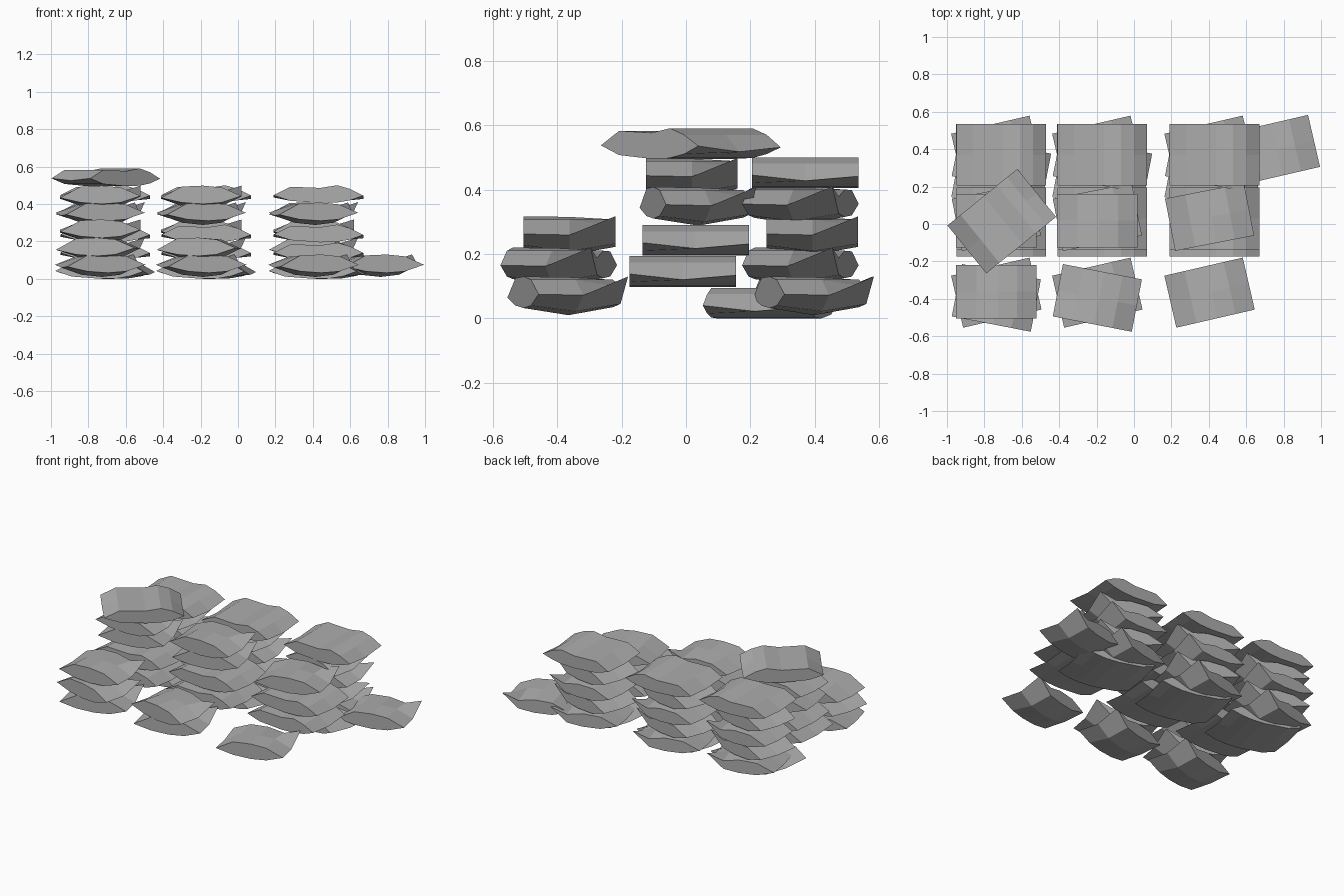
import bpy
from math import radians

if "Cube" in bpy.data.objects:
    bpy.data.objects.remove(bpy.data.objects["Cube"], do_unlink=True)

cloth = bpy.data.materials.new("grey_sackcloth")
cloth.use_nodes = True
colour = (0.42, 0.42, 0.42, 1)
cloth.diffuse_color = colour
cloth.node_tree.nodes["Principled BSDF"].inputs["Base Color"].default_value = colour


def bag_mesh(name, columns, depth, stations):
    """Loft a closed bag through front, middle and back cross-sections."""
    verts, faces = [], []
    for y, (top, bottom) in zip((-depth / 2, 0, depth / 2), stations):
        verts += [(x, y, z) for x, z in zip(columns, top)]
        verts += [(x, y, z) for x, z in zip(columns[-2:0:-1], bottom)]
    n = len(verts) // 3
    for s in range(2):
        for i in range(n):
            j = (i + 1) % n
            faces.append((s * n + i, s * n + j, s * n + n + j, s * n + n + i))
    # End caps, one quad strip between upper and lower outline
    last = len(columns) - 1
    for s, flip in ((0, True), (2, False)):
        for i in range(last):
            loop = [i, i + 1, (n - i - 1) % n, (n - i) % n]
            loop = [s * n + k for k in dict.fromkeys(loop)]
            faces.append(loop[::-1] if flip else loop)
    mesh = bpy.data.meshes.new(name)
    mesh.from_pydata(verts, [], [f[::-1] for f in faces])
    mesh.update()
    mesh.materials.append(cloth)
    return mesh


# Large bag: wavy upper side, sagging ends; lists run left to right, then back
wave = [0.087, 0.081, 0.095, 0.075]
belly = [0.015, 0.003, 0, 0.012]
large = bag_mesh("large_bag", [-0.24, -0.15, 0.01, 0.1, 0.17, 0.24], 0.33, [
    ([0.042] + wave + [0.04], belly),
    ([0.03] + wave + [0.022], belly),
    ([0.042] + wave + [0.036], belly)])

# Small bag: rounded belly and one curled back corner
small = bag_mesh("small_bag", [-0.215, -0.105, 0.01, 0.11, 0.215], 0.285, [
    ([0.055, 0.115, 0.12, 0.11, 0.065], [0.03, 0.022, 0.03]),
    ([0.05, 0.11, 0.118, 0.11, 0.062], [0.012, 0, 0.012]),
    ([0.065, 0.108, 0.11, 0.088, 0.12], [0.035, 0.025, 0.03])])


def place(name, mesh, x, y, z, angle=0):
    ob = bpy.data.objects.new(name, mesh)
    ob.location = (x, y, z)
    ob.rotation_euler.z = radians(angle)
    bpy.context.collection.objects.link(ob)


# Three columns, each with a back, middle and front stack
for col, x, middle_count, front_count in (("left", 0.43, 4, 1),
                                          ("centre", -0.17, 5, 2),
                                          ("right", -0.71, 5, 3)):
    xs = x - 0.026
    back = [(small, xs, 0.392, 0.01, 13), (small, xs, 0.355, 0.1, -11),
            (small, xs, 0.392, 0.197, 0), (small, xs, 0.355, 0.29, -11),
            (large, x, 0.37, 0.405, 0)]
    middle = [(large, x, 0.26, 0, -11), (large, x, -0.01, 0.098, 0),
              (large, x, 0.03, 0.195, 0), (small, xs, 0.037, 0.288, 11),
              (small, xs, 0.018, 0.378, 0)]
    front = [(small, xs, -0.367, 0.01, 13), (small, xs, -0.395, 0.1, -11),
             (small, xs, -0.362, 0.197, 0)]
    for row, bags in (("back", back), ("middle", middle[:middle_count]),
                      ("front", front[:front_count])):
        for layer, bag in enumerate(bags, 1):
            place(f"{row}_{col}_bag_{layer}", *bag)

# Loose bags: one on top, one on the ground at the side
place("top_bag", large, -0.707, 0.015, 0.495, 39)
place("side_bag", small, 0.753, 0.396, 0.01, 13)
